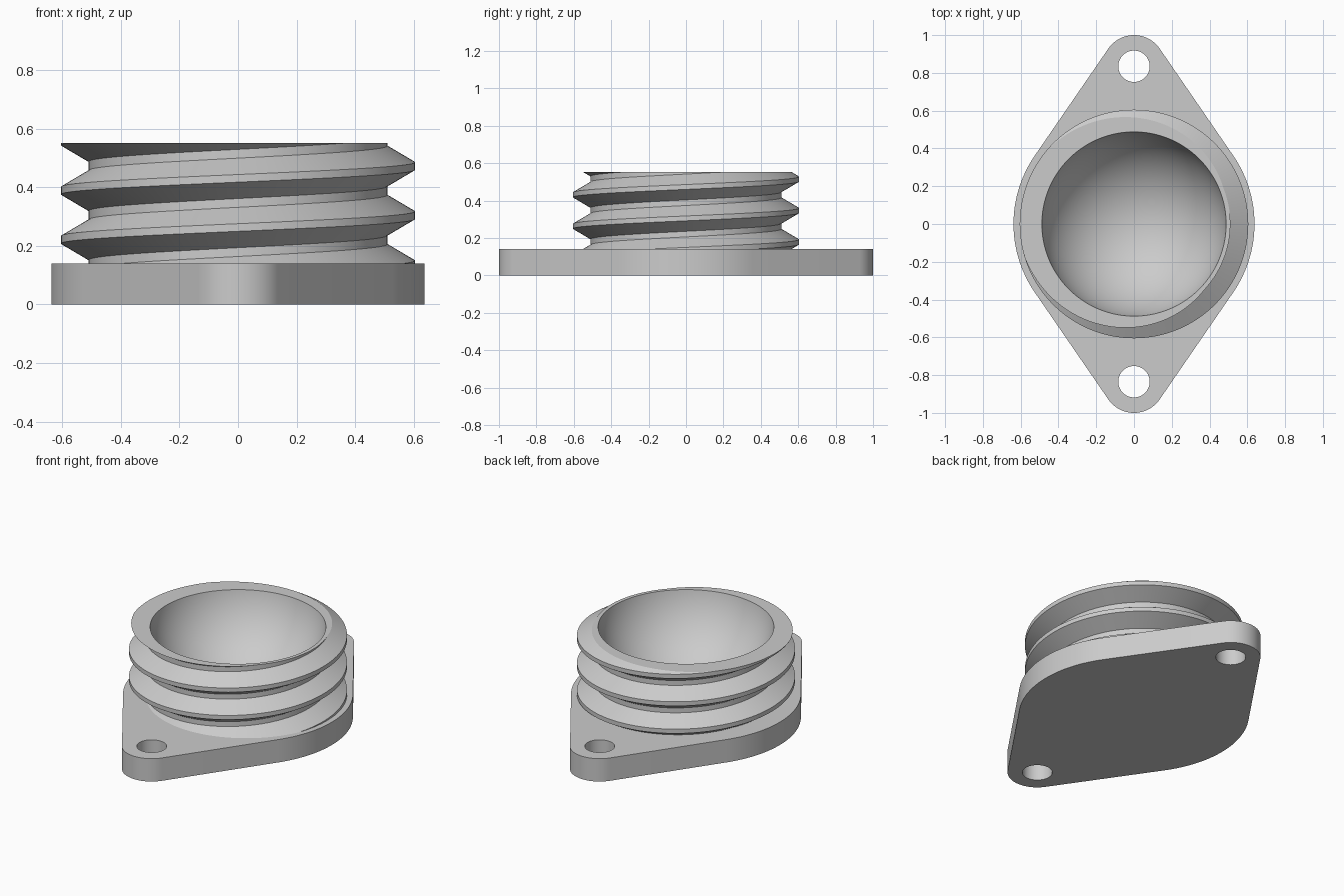
import bpy, bmesh
from math import sin, cos, asin, pi, tau, radians, sqrt

cube = bpy.data.objects.get("Cube")
if cube:
    bpy.data.objects.remove(cube, do_unlink=True)

BASE, TOP = 0.14, 0.552             # flange top and neck top
NECK_FOOT = 0.05                    # neck is sunk into the flange to here
ROOT, CREST = 0.51, 0.605
PITCH, CREST_HALF, FLANK = 0.168, 0.013, 0.056
RIM, BALL = 0.488, 0.497            # bowl opening and radius of its sphere
HUB, LUG, LUG_Y, HOLE = 0.638, 0.165, 0.835, 0.083
STEPS = 144

grey = bpy.data.materials.new("light_grey")
grey.use_nodes = True
grey.diffuse_color = (0.6, 0.6, 0.6, 1)
grey.node_tree.nodes["Principled BSDF"].inputs["Base Color"].default_value = (0.6, 0.6, 0.6, 1)


def finish(bm, name):
    mesh = bpy.data.meshes.new(name)
    bm.to_mesh(mesh)
    bm.free()
    obj = bpy.data.objects.new(name, mesh)
    bpy.context.collection.objects.link(obj)
    mesh.materials.append(grey)
    return obj


def activate(obj):
    bpy.ops.object.select_all(action='DESELECT')
    obj.select_set(True)
    bpy.context.view_layer.objects.active = obj


def prism(name, outline, z0, z1):
    bm = bmesh.new()
    face = bm.faces.new([bm.verts.new((x, y, z0)) for x, y in outline])
    top = bmesh.ops.extrude_face_region(bm, geom=[face])["geom"]
    bmesh.ops.translate(bm, vec=(0, 0, z1 - z0),
                        verts=[v for v in top if isinstance(v, bmesh.types.BMVert)])
    bmesh.ops.recalc_face_normals(bm, faces=bm.faces)
    return finish(bm, name)


def arc(radius, cy, start, end, steps):
    angles = [start + (end - start) * i / steps for i in range(steps + 1)]
    return [(radius * cos(a), cy + radius * sin(a)) for a in angles]


def combine(target, tool, operation):
    mod = target.modifiers.new("combine", 'BOOLEAN')
    mod.operation, mod.solver, mod.object = operation, 'EXACT', tool
    activate(target)
    bpy.ops.object.modifier_apply(modifier=mod.name)
    bpy.data.objects.remove(tool, do_unlink=True)


# Flange: hub arc and two lug arcs joined by tangent lines
tangent = asin((HUB - LUG) / LUG_Y)
outline = (arc(HUB, 0, -tangent, tangent, 32)
           + arc(LUG, LUG_Y, tangent, pi - tangent, 32)
           + arc(HUB, 0, pi - tangent, pi + tangent, 32)
           + arc(LUG, -LUG_Y, pi + tangent, tau - tangent, 32))
fitting = prism("flanged_threaded_neck", outline, 0, BASE)

# Screw holes through the lugs
for side in (-1, 1):
    hole = prism("hole_cutter", arc(HOLE, side * LUG_Y, 0, tau, 64)[:-1], -0.1, 0.3)
    combine(fitting, hole, 'DIFFERENCE')


# Threaded neck: one outline per angle, from the axis at the foot to the axis at the top
def thread_radius(z, middle):
    d = abs((z - middle + PITCH / 2) % PITCH - PITCH / 2)
    t = min(max((d - CREST_HALF) / FLANK, 0), 1)
    return CREST + (ROOT - CREST) * t


def neck_outline(angle):
    middle = 0.305 + PITCH * angle / tau
    reach = CREST_HALF + FLANK
    points = [(0, NECK_FOOT)]
    for turn in range(-3, 3):
        for offset in (-reach, -CREST_HALF, CREST_HALF, reach):
            z = min(max(middle + turn * PITCH + offset, NECK_FOOT), TOP)
            points.append((thread_radius(z, middle), z))
    return points + [(0, TOP)]


bm = bmesh.new()
columns = []
for i in range(STEPS + 1):
    a = tau * i / STEPS
    columns.append([bm.verts.new((r * cos(a), r * sin(a), z)) for r, z in neck_outline(a)])
for left, right in zip(columns, columns[1:]):
    for j in range(len(left) - 1):
        bm.faces.new((left[j], right[j], right[j + 1], left[j + 1]))
bmesh.ops.remove_doubles(bm, verts=bm.verts, dist=1e-5)
combine(fitting, finish(bm, "neck"), 'UNION')

# Round bowl: a ball centred a little above the rim
bm = bmesh.new()
bmesh.ops.create_uvsphere(bm, u_segments=STEPS, v_segments=65, radius=BALL)
bmesh.ops.translate(bm, vec=(0, 0, TOP + sqrt(BALL ** 2 - RIM ** 2)), verts=bm.verts)
combine(fitting, finish(bm, "bowl_cutter"), 'DIFFERENCE')

activate(fitting)
bpy.ops.object.shade_smooth_by_angle(angle=radians(25))
